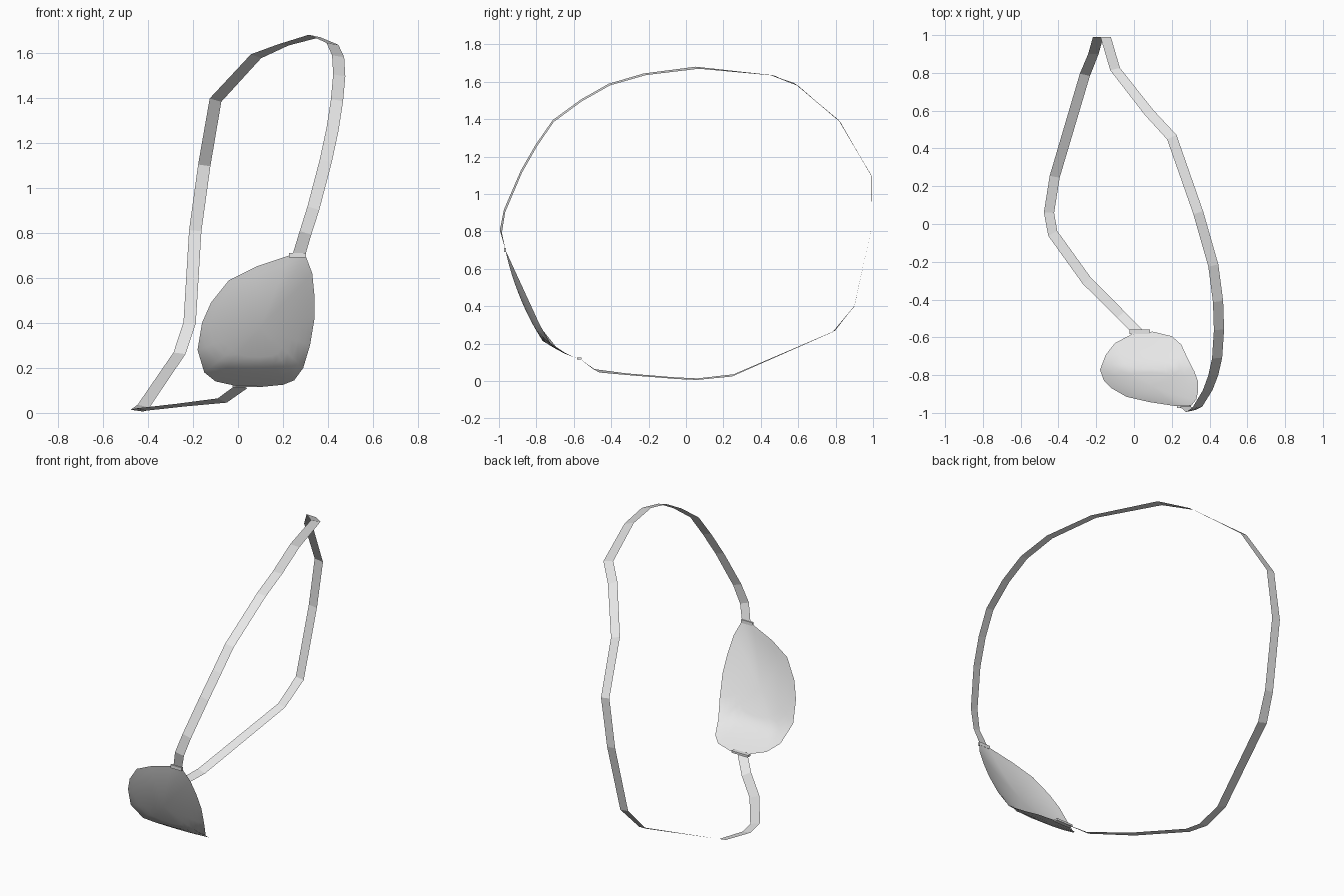
import bpy
import bmesh
from mathutils import Vector

default_cube = bpy.data.objects.get("Cube")
if default_cube:
    bpy.data.objects.remove(default_cube, do_unlink=True)

# One plain grey for the whole model
grey = bpy.data.materials.new("light_grey")
grey.use_nodes = True
colour = (0.8, 0.8, 0.8, 1.0)
grey.diffuse_color = colour
grey.node_tree.nodes["Principled BSDF"].inputs["Base Color"].default_value = colour


def finish(name, bm, smooth):
    """Turn a bmesh into a named, coloured object."""
    for face in bm.faces:
        face.smooth = smooth
    mesh = bpy.data.meshes.new(name)
    bm.to_mesh(mesh)
    bm.free()
    mesh.materials.append(grey)
    obj = bpy.data.objects.new(name, mesh)
    bpy.context.collection.objects.link(obj)
    return obj


def ribbon(name, path, width, tilt_rule):
    """Flat band along a path, its width lying across the loop."""
    bm = bmesh.new()
    points = [Vector(p) for p in path]
    centre = Vector((0, 0, 0.85))
    last = len(points) - 1
    rows = []
    for i, p in enumerate(points):
        tangent = (points[min(i + 1, last)] - points[max(i - 1, 0)]).normalized()
        across = Vector((1, 0, 0))
        across = (across - tangent * across.dot(tangent)).normalized()
        outward = across.cross(tangent).normalized()
        if outward.dot(p - centre) < 0:
            outward.negate()
        across = (across + outward * tilt_rule(p)).normalized() * width / 2
        rows.append((bm.verts.new(p - across), bm.verts.new(p + across)))
    for (a, b), (c, d) in zip(rows, rows[1:]):
        bm.faces.new((a, b, d, c))
    return finish(name, bm, False)


def strap_tilt(p):
    if p.z > 0.7 and p.y < 0.3:
        return -0.2
    return 0.15 if p.z < 0.06 else 0.0


# Strap: leaves the top of the patch, loops round the back, returns underneath
strap_path = [
    (0.27, -0.965, 0.70), (0.30, -0.99, 0.80), (0.335, -0.97, 0.91),
    (0.39, -0.88, 1.12), (0.42, -0.80, 1.26), (0.44, -0.71, 1.39),
    (0.45, -0.56, 1.50), (0.445, -0.41, 1.585), (0.42, -0.22, 1.64),
    (0.34, 0.06, 1.675), (0.20, 0.46, 1.635), (0.08, 0.59, 1.585),
    (-0.10, 0.82, 1.39), (-0.15, 0.99, 1.10), (-0.19, 0.99, 0.81),
    (-0.215, 0.90, 0.40), (-0.26, 0.79, 0.265), (-0.42, 0.25, 0.03),
    (-0.45, 0.06, 0.01), (-0.43, -0.05, 0.015), (-0.25, -0.30, 0.035),
    (-0.07, -0.48, 0.055), (0.02, -0.57, 0.12),
]
ribbon("strap", strap_path, 0.055, strap_tilt)


# Patch: a shallow dish following a sloping rim that curls back at the bottom
rim_profile = [(0.115, -0.57), (0.14, -0.63), (0.21, -0.74), (0.71, -0.97)]


def rim_depth(z):
    z = max(z, rim_profile[0][0])
    for (z0, y0), (z1, y1) in zip(rim_profile, rim_profile[1:]):
        if z <= z1:
            break
    return y0 + (y1 - y0) * (z - z0) / (z1 - z0)


outline = [
    (0.23, 0.70), (0.30, 0.70), (0.33, 0.62), (0.34, 0.52), (0.34, 0.42),
    (0.32, 0.30), (0.29, 0.20), (0.25, 0.145), (0.20, 0.125), (0.10, 0.115),
    (0.0, 0.118), (-0.10, 0.14), (-0.15, 0.18), (-0.18, 0.28), (-0.16, 0.40),
    (-0.12, 0.49), (-0.04, 0.59), (0.08, 0.65),
]
middle = Vector((0.10, 0.38))
bulge = 0.04
rings = 8

bm = bmesh.new()
tip = bm.verts.new((middle.x, rim_depth(middle.y) - bulge, middle.y))
previous = None
for k in range(1, rings + 1):
    r = k / rings
    ring = []
    for corner in outline:
        q = middle.lerp(Vector(corner), r)
        ring.append(bm.verts.new((q.x, rim_depth(q.y) - bulge * (1 - r * r), q.y)))
    for i in range(len(ring)):
        j = (i + 1) % len(ring)
        if previous:
            bm.faces.new((previous[i], previous[j], ring[j], ring[i]))
        else:
            bm.faces.new((tip, ring[j], ring[i]))
    previous = ring
bmesh.ops.recalc_face_normals(bm, faces=bm.faces)
if sum(face.normal.y for face in bm.faces) > 0:
    bmesh.ops.reverse_faces(bm, faces=bm.faces)
finish("patch", bm, True)


# Small tabs where the strap meets the patch
def tab(name, centre, size):
    bm = bmesh.new()
    bmesh.ops.create_cube(bm, size=1)
    bmesh.ops.scale(bm, vec=size, verts=bm.verts)
    bmesh.ops.translate(bm, vec=centre, verts=bm.verts)
    return finish(name, bm, False)


tab("top_tab", (0.265, -0.968, 0.70), (0.075, 0.012, 0.02))
tab("bottom_tab", (0.03, -0.57, 0.12), (0.11, 0.025, 0.012))
